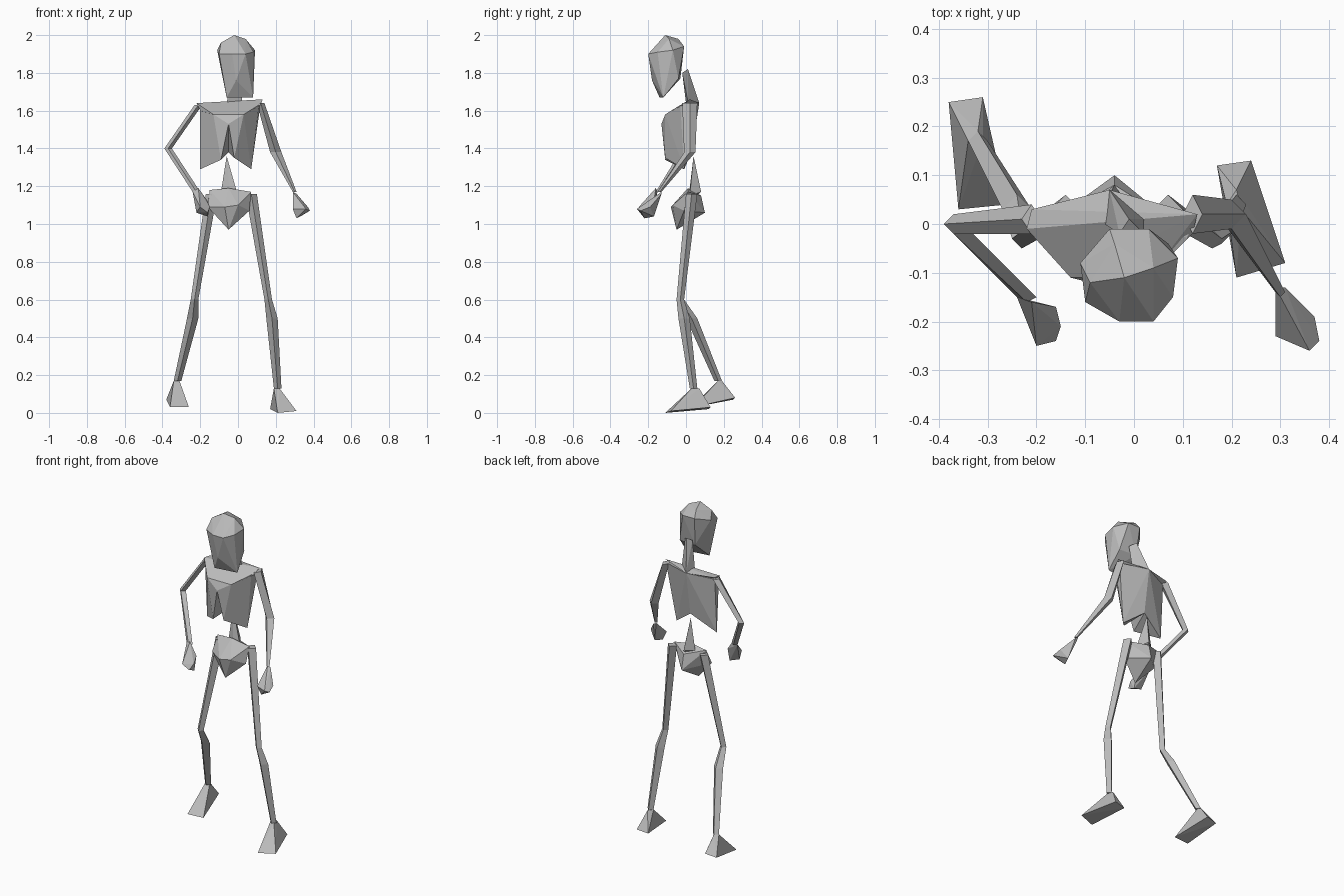
import bpy
import bmesh
from mathutils import Vector

cube = bpy.data.objects.get("Cube")
if cube:
    bpy.data.objects.remove(cube, do_unlink=True)

bone_grey = bpy.data.materials.new("bone_grey")
bone_grey.use_nodes = True
bone_grey.diffuse_color = (0.5, 0.5, 0.5, 1)
bone_grey.node_tree.nodes["Principled BSDF"].inputs["Base Color"].default_value = bone_grey.diffuse_color


def finish(name, bm):
    """Turn a bmesh into a flat shaded object with the bone material."""
    bmesh.ops.recalc_face_normals(bm, faces=bm.faces)
    mesh = bpy.data.meshes.new(name)
    bm.to_mesh(mesh)
    bm.free()
    mesh.materials.append(bone_grey)
    part = bpy.data.objects.new(name, mesh)
    bpy.context.scene.collection.objects.link(part)
    return part


def facet(name, *points):
    """Make a faceted solid around corner points given in hundredths."""
    bm = bmesh.new()
    for point in points:
        bm.verts.new(Vector(point) / 100)
    result = bmesh.ops.convex_hull(bm, input=bm.verts)
    unused = set(result["geom_interior"]) | set(result["geom_unused"])
    loose = [item for item in unused if isinstance(item, bmesh.types.BMVert)]
    bmesh.ops.delete(bm, geom=loose, context="VERTS")
    return finish(name, bm)


def limb(name, *joints):
    """Loft a four sided bone through joints of (x, y, z, half width, half depth)."""
    bm = bmesh.new()
    rings = []
    for x, y, z, wide, deep in joints:
        corners = ((x - wide, y), (x, y - deep), (x + wide, y), (x, y + deep))
        rings.append([bm.verts.new(Vector((a, b, z)) / 100) for a, b in corners])
    for lower, upper in zip(rings, rings[1:]):
        for i in range(len(lower)):
            j = (i + 1) % len(lower)
            bm.faces.new((lower[i], lower[j], upper[j], upper[i]))
    bm.faces.new(rings[0])
    bm.faces.new(rings[-1])
    return finish(name, bm)


# Head: domed crown, brow ring, square back and narrow jaw
facet(
    "skull",
    (-2, -11, 200), (-9, -12, 196), (4, -9, 198), (-4, -4, 198),
    (-10, -16, 190), (-3, -20, 190), (4, -20, 190), (8, -15, 191),
    (9, -7, 192), (3, -1, 194), (-5, -1, 194), (-11, -8, 192),
    (7, -4, 177), (-4, -3, 177), (-1, -18, 176),
    (-6, -14, 167), (8, -12, 167),
)

# Neck rising forward from the back of the shoulders
facet(
    "neck",
    (-1, 1, 182), (2, -2, 180), (-3, -2, 180),
    (-5, 7, 164), (-6, 0, 164), (2, 1, 165),
)

# Shoulder girdle, a shallow wedge from arm to arm
facet(
    "shoulder_girdle",
    (-22, -1, 164), (-21, 3, 164), (-5, 7, 164), (13, 2, 166), (12, -2, 163),
    (-20, -3, 160), (-13, -11, 158), (3, -11, 158), (-5, -13, 153),
)

# Rib cage: two lobes that meet at the breastbone above an open arch
facet(
    "right_ribs",
    (-20, -3, 162), (-20, 1, 162), (-5, 7, 164), (-13, -11, 158),
    (-5, -13, 153), (-9, -11, 134), (-20, -1, 129), (-5, 3, 138),
)
facet(
    "left_ribs",
    (11, -3, 163), (12, 2, 164), (-5, 7, 164), (3, -11, 158),
    (-5, -13, 153), (-2, -11, 135), (7, -1, 129), (-5, 3, 138),
)

# Spine spike standing on the pelvis
facet(
    "spine",
    (-6, 4, 136), (-9, 4, 117), (0, 2, 115), (-4, 8, 117), (-4, 1, 111),
)

# Pelvis, pointed at the bottom and the back
facet(
    "pelvis",
    (-15, 2, 118), (-16, -2, 109), (-7, -8, 109), (0, -7, 110), (-5, 1, 119),
    (7, 1, 117), (6, -1, 107), (-5, -5, 97), (-4, 10, 106), (-4, 8, 115),
)

# Arms, bent at the elbows
limb("right_upper_arm", (-21, 1, 163, 2, 3), (-37, 0, 140, 2, 2))
limb("right_forearm", (-37, 0, 140, 2, 2), (-22, -15, 117, 2, 1))
limb("left_upper_arm", (12, 2, 164, 2, 4), (20, 2, 138, 3, 3))
limb("left_forearm", (20, 2, 138, 3, 3), (30, -14, 117, 1, 1))

# Closed hands
facet(
    "right_hand",
    (-24, -15, 117), (-21, -16, 119), (-16, -17, 112), (-15, -21, 109),
    (-16, -24, 106), (-20, -25, 109), (-22, -20, 106), (-16, -19, 104),
)
facet(
    "left_hand",
    (29, -13, 117), (31, -13, 116), (37, -19, 109), (38, -24, 107),
    (36, -26, 108), (29, -23, 108), (31, -22, 103), (33, -17, 104),
)

# Legs: thigh, calf bulge and thin ankle
limb("right_thigh", (-14, 3, 116, 3, 3), (-23, -3, 60, 2, 2))
limb("right_shin", (-23, -3, 60, 2, 2), (-24, 3, 50, 3, 3), (-32, 17, 17, 2, 2))
limb("left_thigh", (7, 3, 116, 3, 3), (16, -3, 60, 2, 2))
limb("left_shin", (16, -3, 60, 2, 2), (18, -1, 50, 3, 3), (21, 4, 13, 2, 2))

# Wedge feet
facet(
    "right_foot",
    (-34, 17, 17), (-31, 17, 17), (-32, 19, 17),
    (-38, 25, 7), (-31, 26, 8), (-26, 4, 3), (-36, 3, 3),
)
facet(
    "left_foot",
    (19, 4, 13), (22, 3, 13), (21, 7, 13),
    (17, 12, 2), (24, 13, 3), (31, -8, 1), (21, -11, 0),
)
